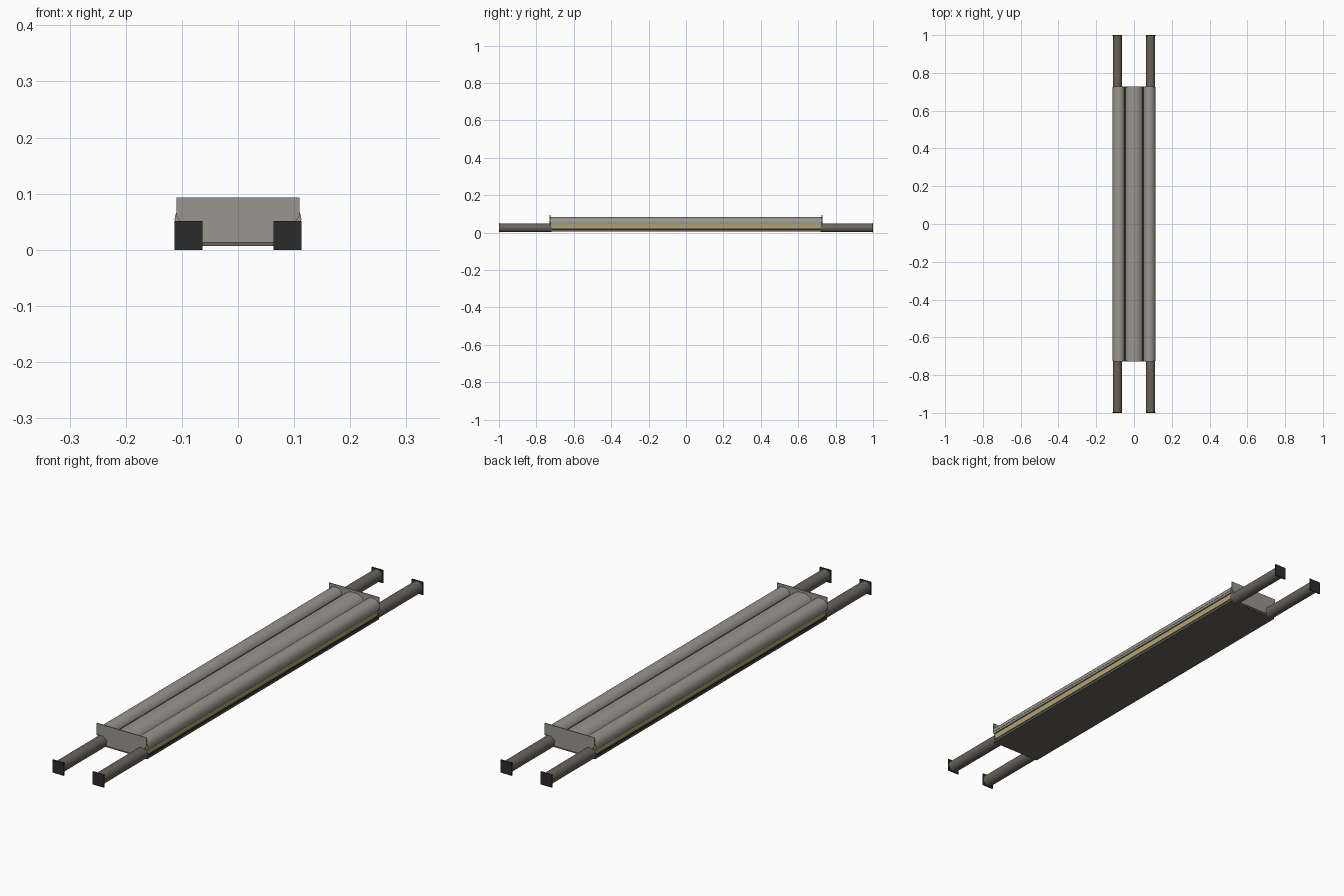
import bpy, bmesh, math

cube = bpy.data.objects.get("Cube")
if cube:
    bpy.data.objects.remove(cube)


def material(name, rgb):
    m = bpy.data.materials.new(name)
    m.use_nodes = True
    colour = (*rgb, 1)
    m.diffuse_color = colour
    m.node_tree.nodes["Principled BSDF"].inputs["Base Color"].default_value = colour
    return m


GREY = material("warm grey fabric", (0.32, 0.30, 0.27))
BROWN = material("brown grey", (0.14, 0.125, 0.105))
YELLOW = material("dull yellow", (0.44, 0.37, 0.15))
BLACK = material("near black", (0.025, 0.025, 0.026))


def extrude(name, outline, y0, y1, mat, smooth=False):
    """Extrude a closed (x, z) outline along y."""
    bm = bmesh.new()
    face = bm.faces.new([bm.verts.new((x, y0, z)) for x, z in outline])
    moved = bmesh.ops.extrude_face_region(bm, geom=[face])["geom"]
    verts = [v for v in moved if isinstance(v, bmesh.types.BMVert)]
    bmesh.ops.translate(bm, verts=verts, vec=(0, y1 - y0, 0))
    bmesh.ops.recalc_face_normals(bm, faces=bm.faces)
    mesh = bpy.data.meshes.new(name)
    bm.to_mesh(mesh)
    bm.free()
    mesh.materials.append(mat)
    obj = bpy.data.objects.new(name, mesh)
    bpy.context.collection.objects.link(obj)
    if smooth:
        bpy.ops.object.select_all(action="DESELECT")
        obj.select_set(True)
        bpy.context.view_layer.objects.active = obj
        bpy.ops.object.shade_smooth_by_angle(angle=math.radians(40))
    return obj


def rect(x0, x1, z0, z1):
    return [(x0, z0), (x1, z0), (x1, z1), (x0, z1)]


def arc(cx, cz, rx, rz, sweep, n):
    return [(cx + rx * math.cos(sweep * i / n), cz + rz * math.sin(sweep * i / n))
            for i in range(n + 1)]


BODY = 0.725

# Layered base of the bed
extrude("base_sheet", rect(-0.11, 0.11, 0.007, 0.013), -BODY, BODY, BROWN)
extrude("lower_band", rect(-0.107, 0.107, 0.013, 0.023), -BODY, BODY, BLACK)
extrude("side_band", rect(-0.107, 0.107, 0.023, 0.044), -BODY, BODY, YELLOW)
extrude("mattress_base", rect(-0.112, 0.112, 0.044, 0.055), -BODY, BODY, GREY)

# Three rounded pads
for name, x, half in (("right_pad", -0.081, 0.032),
                      ("middle_pad", 0, 0.046),
                      ("left_pad", 0.081, 0.032)):
    extrude(name, arc(x, 0.053, half, 0.031, math.pi, 16), -BODY, BODY, GREY, True)

for side, label in ((-1, "right"), (1, "left")):
    # Dark seam between pads
    x = side * 0.0475
    extrude(label + "_seam", rect(x - 0.003, x + 0.003, 0.054, 0.062),
            -BODY, BODY, BLACK)

# End boards, narrower beneath the pad edges
half_board = [(0.11, 0.093), (0.11, 0.06), (0.102, 0.05), (0.102, 0.013)]
board = half_board + [(-x, z) for x, z in reversed(half_board)]

for end, where in ((-1, "front"), (1, "back")):
    extrude(where + "_end_board", board, end * BODY, end * (BODY + 0.004), GREY)
    for side, label in ((-1, "right"), (1, "left")):
        x = side * 0.088
        # Round carrying handle and its square cap
        circle = arc(x, 0.0255, 0.0235, 0.0235, math.tau, 24)[:-1]
        extrude(f"{where}_{label}_handle", circle, end * 0.72, end * 0.997, BROWN, True)
        extrude(f"{where}_{label}_handle_cap",
                rect(x - 0.025, x + 0.025, 0, 0.051), end * 0.996, end, BLACK)
